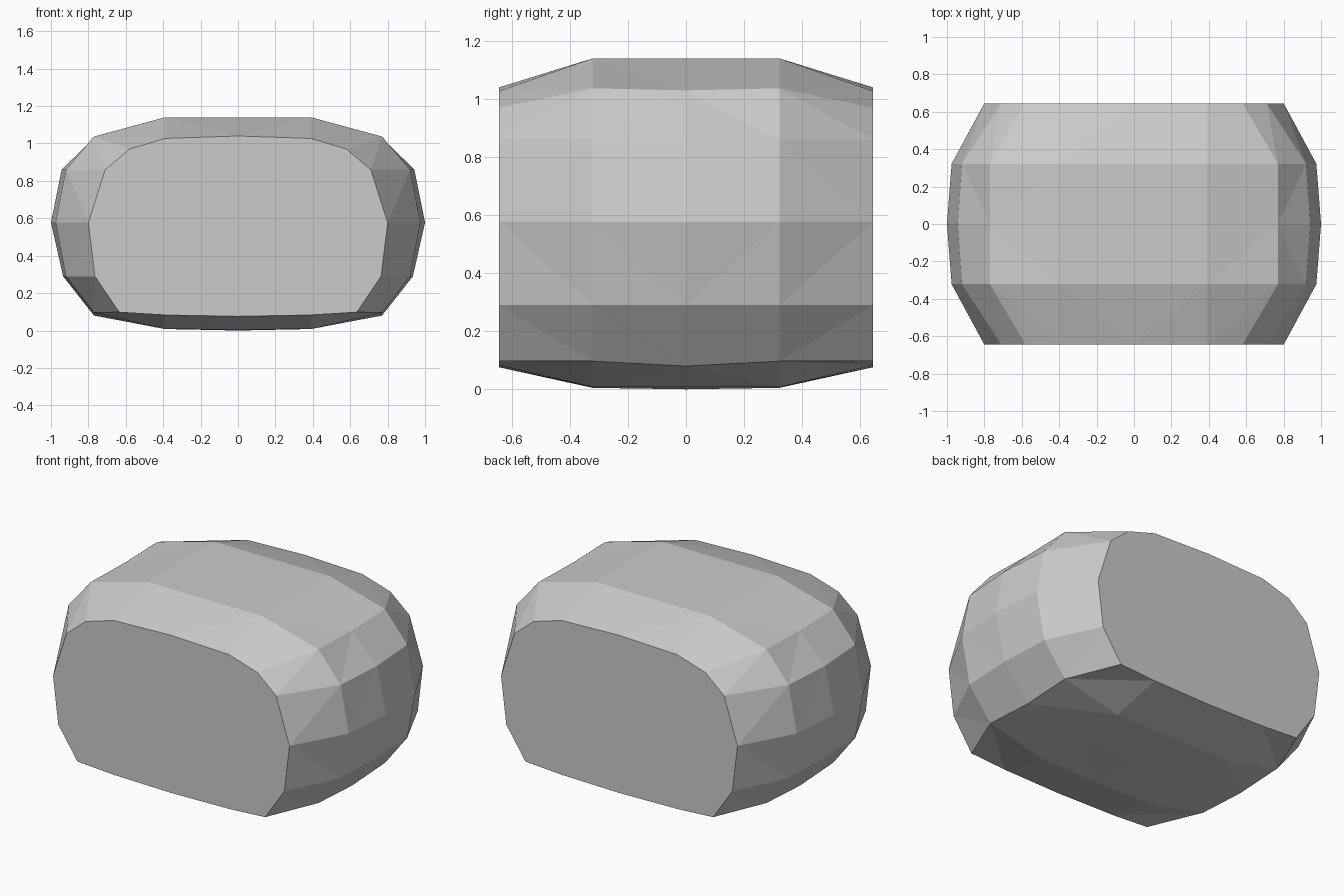
import bpy, bmesh

cube = bpy.data.objects.get("Cube")
if cube:
    bpy.data.objects.remove(cube, do_unlink=True)

# One plain stone colour
stone = bpy.data.materials.new("light_grey")
stone.use_nodes = True
colour = (0.6, 0.6, 0.6, 1)
stone.diffuse_color = colour
stone.node_tree.nodes["Principled BSDF"].inputs["Base Color"].default_value = colour

# Half outlines (x, z) from top centre round the left side to bottom centre
end = [(0, 1.04), (.39, 1.027), (.58, .97), (.71, .86), (.8, .577),
       (.765, .29), (.635, .098), (.39, .083), (0, .076)]
shoulder = [(0, 1.14), (.39, 1.14), (.77, 1.037), (.92, .86), (.975, .577),
            (.92, .29), (.77, .097), (.39, .008), (0, .005)]
middle = [(0, 1.14), (.39, 1.14), (.77, 1.03), (.943, .86), (1, .577),
          (.935, .29), (.77, .08), (.39, .008), (0, 0)]
sections = [(-.645, end), (-.322, shoulder), (0, middle), (.322, shoulder), (.645, end)]

bm = bmesh.new()
rings = []
for y, half in sections:
    outline = half + [(-x, z) for x, z in half[-2:0:-1]]
    rings.append([bm.verts.new((x, y, z)) for x, z in outline])


def corner_distance(i):
    """Steps from the nearest rounded corner of the outline."""
    k = min(i, 16 - i)
    return min(abs(k - 2), abs(k - 6))


# Triangulated skin, each diagonal running from the inner ring's corner side
for a, b in zip(rings, rings[1:]):
    inner, outer = (a, b) if abs(a[0].co.y) < abs(b[0].co.y) else (b, a)
    for i in range(16):
        j = (i + 1) % 16
        p, q = (i, j) if corner_distance(i) < corner_distance(j) else (j, i)
        bm.faces.new((inner[p], outer[p], outer[q]))
        bm.faces.new((inner[p], outer[q], inner[q]))

# Flat cut ends
bm.faces.new(rings[0])
bm.faces.new(rings[-1])
bmesh.ops.recalc_face_normals(bm, faces=bm.faces)

mesh = bpy.data.meshes.new("rounded_block")
bm.to_mesh(mesh)
bm.free()
mesh.materials.append(stone)
block = bpy.data.objects.new("rounded_block", mesh)
bpy.context.collection.objects.link(block)
